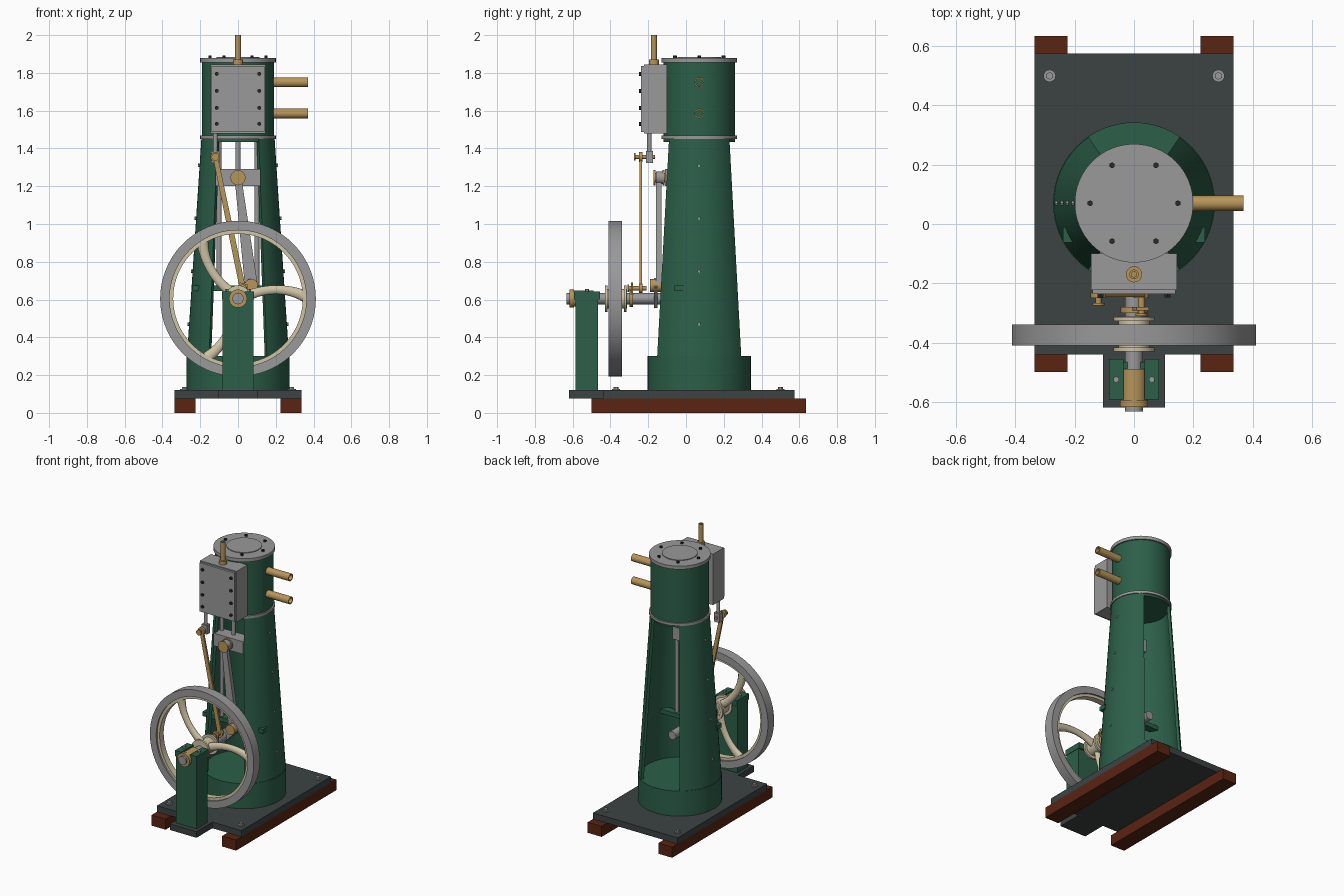
import bpy, bmesh, math
from mathutils import Vector, Matrix

cube = bpy.data.objects.get("Cube")
if cube:
    bpy.data.objects.remove(cube)


def material(name, rgb):
    m = bpy.data.materials.new(name)
    m.use_nodes = True
    m.diffuse_color = (*rgb, 1)
    m.node_tree.nodes["Principled BSDF"].inputs["Base Color"].default_value = (*rgb, 1)
    return m


GREEN = material("engine green", (0.025, 0.115, 0.066))
IRON = material("dark iron", (0.046, 0.055, 0.055))
STEEL = material("steel grey", (0.32, 0.32, 0.32))
BRASS = material("brass", (0.47, 0.3, 0.1))
CREAM = material("cream", (0.62, 0.55, 0.38))
WOOD = material("red brown wood", (0.1, 0.018, 0.006))
BOLT = material("black bolt", (0.02, 0.024, 0.024))
X, Y, Z = Vector((1, 0, 0)), Vector((0, 1, 0)), Vector((0, 0, 1))
COL_Y, SHAFT_Z = 0.07, 0.605


def finish(name, bm, mat, smooth=True):
    bmesh.ops.recalc_face_normals(bm, faces=bm.faces)
    me = bpy.data.meshes.new(name)
    bm.to_mesh(me)
    bm.free()
    me.materials.append(mat)
    ob = bpy.data.objects.new(name, me)
    bpy.context.collection.objects.link(ob)
    if smooth:
        bpy.ops.object.select_all(action='DESELECT')
        ob.select_set(True)
        bpy.context.view_layer.objects.active = ob
        bpy.ops.object.shade_smooth_by_angle(angle=math.radians(35))
    return ob


def box(name, lo, hi, mat):
    bm = bmesh.new()
    lo, hi = Vector(lo), Vector(hi)
    bmesh.ops.create_cube(bm, size=1, matrix=Matrix.Translation((lo + hi) / 2) @ Matrix.Diagonal((*(hi - lo), 1)))
    return finish(name, bm, mat, False)


def cyl(name, start, axis, length, r, mat, segs=32):
    bm = bmesh.new()
    mid = Vector(start) + axis * length / 2
    bmesh.ops.create_cone(bm, cap_ends=True, segments=segs, radius1=r, radius2=r, depth=length,
                          matrix=Matrix.Translation(mid) @ axis.to_track_quat('Z', 'Y').to_matrix().to_4x4())
    return finish(name, bm, mat, segs > 8)


def ring(name, start, axis, length, r_in, r_out, mat, segs=64):
    """Hollow cylinder swept from a rectangular section."""
    bm = bmesh.new()
    side = axis.orthogonal().normalized()
    start = Vector(start)
    vs = [bm.verts.new(start + side * r + axis * h)
          for r, h in ((r_in, 0), (r_out, 0), (r_out, length), (r_in, length))]
    es = [bm.edges.new((vs[i], vs[(i + 1) % 4])) for i in range(4)]
    bmesh.ops.spin(bm, geom=vs + es, cent=start, axis=axis, angle=math.tau, steps=segs, use_merge=True)
    bmesh.ops.remove_doubles(bm, verts=bm.verts, dist=1e-5)
    return finish(name, bm, mat)


def prism(name, outline, y0, y1, mat):
    """Extrude an (x, z) outline along y."""
    bm = bmesh.new()
    face = bm.faces.new([bm.verts.new((x, y0, z)) for x, z in outline])
    new = bmesh.ops.extrude_face_region(bm, geom=[face])["geom"]
    bmesh.ops.translate(bm, vec=(0, y1 - y0, 0), verts=[v for v in new if isinstance(v, bmesh.types.BMVert)])
    return finish(name, bm, mat, False)


def link(name, a, b, wa, wb, y0, y1, mat):
    """Flat tapered link between two (x, z) points."""
    a, b = Vector(a), Vector(b)
    n = (b - a).orthogonal().normalized()
    return prism(name, [a + n * wa, b + n * wb, b - n * wb, a - n * wa], y0, y1, mat)


# Base: timbers, bed plate and holding-down nuts
for s, side in ((1, "left"), (-1, "right")):
    box(side + "_timber", (min(s * .225, s * .335), -.5, 0), (max(s * .225, s * .335), .635, .076), WOOD)
    for y in (-.37, .5):
        cyl(side + "_bed_washer", (s * .285, y, .12), Z, .006, .021, STEEL, 16)
        cyl(side + "_bed_nut", (s * .285, y, .12), Z, .018, .013, STEEL, 6)
prism_bed = box("bed_plate", (-.335, -.44, .076), (.335, .575, .12), IRON)
box("bed_extension", (-.105, -.62, .076), (.105, -.44, .12), IRON)

# Column: round plinth and two tapered curved walls, open front and back
cyl("plinth", (0, COL_Y, .12), Z, .18, .273, GREEN, 64)
half = math.radians(55.5)
for s, side in ((1, "left"), (-1, "right")):
    bm = bmesh.new()
    rows = []
    for k in range(25):
        a = half * (k / 12 - 1)
        d = Vector((s * math.cos(a), math.sin(a), 0))
        rows.append([bm.verts.new(d * r + Vector((0, COL_Y, z)))
                     for r, z in ((.27, .3), (.194, 1.45), (.174, 1.45), (.25, .3))])
    for p, q in zip(rows, rows[1:]):
        for i in range(4):
            j = (i + 1) % 4
            bm.faces.new((p[i], p[j], q[j], q[i]))
    bm.faces.new(rows[0])
    bm.faces.new(rows[-1])
    finish(side + "_column_wall", bm, GREEN)
    for z in (.47, .75, 1.03, 1.31):
        r = .27 - .066 * (z - .3)
        cyl(side + "_wall_bolt", (s * (r - .01), COL_Y, z), X * s, .018, .009, STEEL, 6)
    cyl(side + "_guide_rod", (s * .1, -.04, .66), Z, .79, .013, STEEL, 16)
box("guide_crossbar", (-.24, -.062, .645), (.24, -.01, .675), GREEN)

# Cylinder, covers and bolts
cyl("cylinder", (0, COL_Y, 1.435), Z, .42, .19, GREEN, 64)
ring("lower_flange", (0, COL_Y, 1.45), Z, .018, .16, .2, STEEL)
cyl("top_cover", (0, COL_Y, 1.855), Z, .024, .2, STEEL, 64)
cyl("cover_disc", (0, COL_Y, 1.879), Z, .005, .115, STEEL, 64)
for k in range(6):
    a = math.radians(60 * k)
    cyl("cover_bolt", (.148 * math.cos(a), COL_Y + .148 * math.sin(a), 1.877), Z, .014, .01, BOLT, 6)
for z in (1.585, 1.75):
    ring("side_pipe", (.18, COL_Y, z), X, .19, .019, .026, BRASS, 24)

# Steam chest with bolted front plate and inlet pipe
box("steam_chest", (-.145, -.222, 1.48), (.145, -.1, 1.845), STEEL)
box("chest_front_plate", (-.14, -.237, 1.488), (.14, -.222, 1.837), STEEL)
for x in (-.113, .113):
    for z in (1.53, 1.615, 1.705, 1.795):
        cyl("chest_bolt", (x, -.248, z), Y, .014, .011, BOLT, 6)
cyl("inlet_collar", (0, -.17, 1.845), Z, .025, .027, BRASS, 24)
ring("inlet_pipe", (0, -.17, 1.845), Z, .155, .009, .016, BRASS, 24)

# Piston rod, crosshead and connecting rod
pin, crank = (0, 1.245), (.07, .675)
cyl("piston_rod", (0, -.05, 1.28), Z, .18, .014, STEEL, 20)
box("crosshead", (-.118, -.11, 1.2), (.118, -.015, 1.29), STEEL)
cyl("crosshead_pin", (0, -.165, pin[1]), Y, .07, .026, BRASS)
for y in (-.172, -.125):
    cyl("crosshead_pin_collar", (0, y, pin[1]), Y, .01, .04, BRASS)
link("connecting_rod", pin, crank, .018, .034, -.16, -.13, STEEL)
cyl("connecting_rod_eye", (0, -.16, pin[1]), Y, .035, .034, STEEL)
cyl("big_end_bearing", (crank[0], -.19, crank[1]), Y, .065, .035, BRASS)
for y in (-.127, -.17):
    link("crank_web", (-.025, SHAFT_Z - .025), (.085, crank[1] + .015), .036, .034, y, y + .018, STEEL)

# Crankshaft with eccentric crank
cyl("crankshaft", (0, -.632, SHAFT_Z), Y, .79, .03, STEEL)
cyl("shaft_collar", (0, -.3, SHAFT_Z), Y, .02, .045, BRASS)
foot, head = (.025, .66), (-.12, 1.355)
link("valve_crank", (0, SHAFT_Z - .03), (foot[0] + .005, foot[1] + .025), .03, .022, -.292, -.28, BRASS)

# Valve gear
link("valve_link", head, foot, .013, .016, -.247, -.233, BRASS)
for name, (x, z), y, n, r in (("foot", foot, -.31, .1, .012), ("head", head, -.275, .11, .01)):
    cyl("valve_" + name + "_pin", (x, y, z), Y, n, r, BRASS, 20)
    cyl("valve_" + name + "_eye", (x, -.249, z), Y, .018, .026, BRASS, 24)
    cyl("valve_" + name + "_pin_cap", (x, y, z), Y, .008, .02, BRASS, 20)
box("valve_rod_fork", (-.142, -.212, 1.322), (-.098, -.175, 1.386), STEEL)
cyl("valve_rod", (head[0], -.194, 1.38), Z, .11, .012, STEEL, 20)

# Flywheel: rim, lining, hub and three curved spokes
ring("flywheel_rim", (0, -.41, SHAFT_Z), Y, .07, .362, .412, STEEL, 96)
ring("rim_lining", (0, -.398, SHAFT_Z), Y, .046, .343, .364, CREAM, 96)
cyl("flywheel_hub", (0, -.43, SHAFT_Z), Y, .118, .052, CREAM, 48)
for y in (-.43, -.328):
    cyl("hub_flange", (0, y, SHAFT_Z), Y, .014, .07, CREAM, 48)
spoke_path = ((.03, .005, 1.25), (.13, .05, .95), (.25, .055, .9), (.355, .0, 1.35))
for k in range(3):
    rot = Matrix.Rotation(math.radians(-120 * k - 2), 3, 'Y')
    cu = bpy.data.curves.new("flywheel_spoke", 'CURVE')
    cu.dimensions = '3D'
    cu.bevel_depth, cu.bevel_resolution, cu.use_fill_caps = .024, 3, True
    sp = cu.splines.new('NURBS')
    sp.points.add(len(spoke_path) - 1)
    for p, (x, z, r) in zip(sp.points, spoke_path):
        p.co = (*(rot @ Vector((x, 0, z))), 1)
        p.radius = r
    sp.order_u, sp.use_endpoint_u, sp.resolution_u = 4, True, 6
    cu.materials.append(CREAM)
    ob = bpy.data.objects.new("flywheel_spoke", cu)
    ob.location = (0, -.375, SHAFT_Z)
    ob.scale.y = .75
    bpy.context.collection.objects.link(ob)

# Front bearing pedestal
box("bearing_pedestal", (-.082, -.585, .12), (.082, -.465, .625), GREEN)
for s, side in ((1, "left"), (-1, "right")):
    box(side + "_bearing_cap", (min(s * .035, s * .085), -.592, .6), (max(s * .035, s * .085), -.455, .642), GREEN)
    cyl(side + "_cap_nut", (s * .06, -.525, .642), Z, .014, .011, STEEL, 6)
cyl("front_bearing", (0, -.605, SHAFT_Z), Y, .115, .043, BRASS)
ring("bearing_collar", (0, -.618, SHAFT_Z), Y, .024, .03, .048, BRASS, 32)
